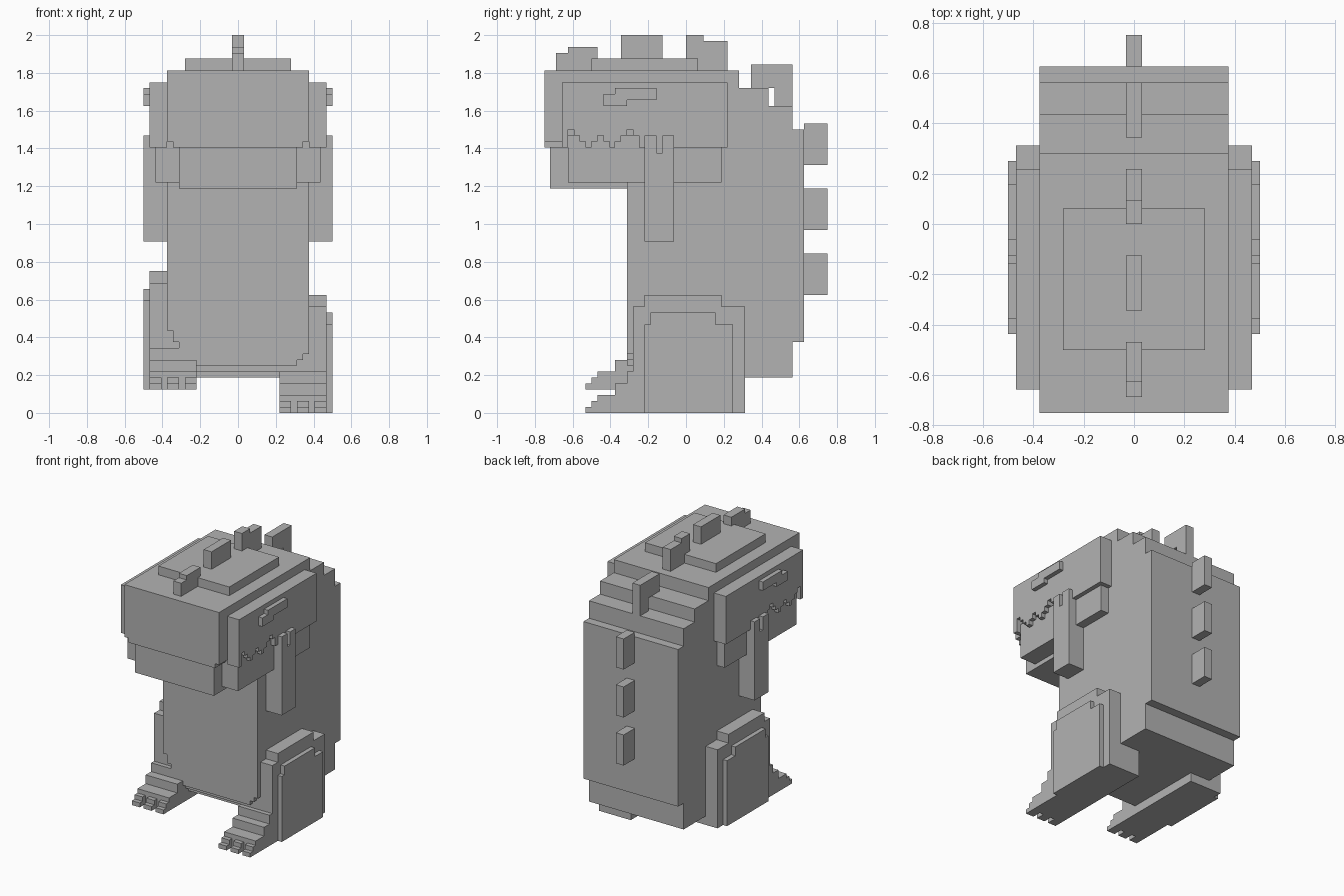
import bpy
import bmesh
from mathutils import Vector

U = 1 / 32  # one block of the model

cube = bpy.data.objects.get("Cube")
if cube:
    bpy.data.objects.remove(cube, do_unlink=True)

grey = bpy.data.materials.new("stone_grey")
grey.use_nodes = True
tone = (0.45, 0.45, 0.45, 1)
grey.diffuse_color = tone
grey.node_tree.nodes["Principled BSDF"].inputs["Base Color"].default_value = tone


def finish(name, bm):
    bmesh.ops.recalc_face_normals(bm, faces=bm.faces)
    mesh = bpy.data.meshes.new(name)
    bm.to_mesh(mesh)
    bm.free()
    mesh.materials.append(grey)
    obj = bpy.data.objects.new(name, mesh)
    bpy.context.collection.objects.link(obj)


def boxes(name, parts, side=1, lift=0):
    """Blocks as (x range, y range, z range); side -1 mirrors, lift raises."""
    bm = bmesh.new()
    for xs, ys, zs in parts:
        new = bmesh.ops.create_cube(bm, size=1)["verts"]
        for v in new:
            pick = [r[int(c > 0)] for r, c in zip((xs, ys, zs), v.co)]
            v.co = Vector((side * pick[0], pick[1], pick[2] + lift)) * U
    finish(name, bm)


def prism(name, outline, axis, a, b):
    """Extrude an outline along x (outline is y, z) or y (outline is x, z)."""
    bm = bmesh.new()
    place = lambda p, d: (d, *p) if axis == "x" else (p[0], d, p[1])
    face = bm.faces.new([bm.verts.new(Vector(place(p, a)) * U) for p in outline])
    new = bmesh.ops.extrude_face_region(bm, geom=[face])["geom"]
    offset = Vector(place((0, 0), b - a)) * U
    bmesh.ops.translate(bm, vec=offset, verts=[v for v in new if isinstance(v, bmesh.types.BMVert)])
    finish(name, bm)


# Body with stepped back and belly
prism("body", [(-8, 6), (18, 6), (18, 12), (20, 12), (20, 48), (18, 48), (18, 52),
               (14, 52), (14, 55), (9, 55), (9, 58), (-9, 58), (-9, 7), (-8, 7)], "x", -12, 12)
prism("belly", [(-7, 8), (10, 8), (10, 9), (11, 9), (11, 10), (12, 10), (12, 46), (-12, 46),
                (-12, 14), (-11, 14), (-11, 12), (-10, 12), (-10, 11), (-9, 11),
                (-9, 10), (-8, 10), (-8, 9), (-7, 9)], "y", -10, -9)

# Head and jaw
boxes("head", [((-12, 12), (-24, -9), (46, 58)), ((-11, 11), (-24, -9), (45, 46))])
boxes("head_plate", [((-9, 9), (-16, 2), (58, 60))])
boxes("jaw", [((-10, 10), (-23, -10), (38, 45))])

# Spikes on the head and back
spikes = [
    [(-22, -20, 58, 61), (-20, -15, 58, 62)],
    [(-11, -4, 60, 64)],
    [(0, 3, 58, 64), (3, 7, 58, 63)],
    [(11, 15, 55, 59), (15, 18, 52, 59)],
    [(20, 24, 42, 49)],
    [(20, 24, 31, 38)],
    [(20, 24, 20, 27)],
]
for i, spike in enumerate(spikes):
    boxes(f"spike_{i + 1}", [((-1, 1), (a, b), (c, d)) for a, b, c, d in spike])

# Lower edge of the cheek, one height per block
teeth = [0, 3, 2, 1, 0, 1, 2, 1, 0, 1, 2, 3, 2, 0]
edge = []
for i, t in enumerate(teeth):
    for p in ((i - 21, 45 + t), (i - 20, 45 + t)):
        if not edge or edge[-1] != p:
            edge.append(p)
cheek = edge + [(7, 45), (7, 56), (-21, 56)]

for label, side, lift in (("left", 1, 0), ("right", -1, 4)):
    prism(f"{label}_cheek", cheek, "x", side * 12, side * 15)
    boxes(f"{label}_jaw_side", [((10, 14), (-20, 6), (39, 47))], side)
    boxes(f"{label}_eye", [((15, 16), (-14, -10), (52, 54)),
                           ((15, 16), (-12, -5), (53, 55))], side)

    # Arm with a grooved top
    boxes(f"{label}_arm", [((12, 15), (-7, -2), (29, 47)), ((15, 16), (-7, -2), (29, 44)),
                           ((15, 16), (-7, -5), (44, 47)), ((15, 16), (-4, -2), (44, 47))], side)

    # Leg and thigh plate; the right leg is lifted
    boxes(f"{label}_leg", [((7, 15), (-9, 10), (0, 18)), ((7, 15), (-7, 6), (18, 20))], side, lift)
    boxes(f"{label}_thigh", [((15, 16), (-7, 8), (0, 15)), ((15, 16), (-6, 5), (15, 17))], side, lift)

    # Stepped foot with three toes
    boxes(f"{label}_foot", [((7, 15), (-15, -9), (0, 3)), ((7, 15), (-12, -9), (3, 5)),
                            ((7, 15), (-10, -9), (5, 7))], side, lift)
    for n, x in enumerate((7, 10, 13)):
        boxes(f"{label}_toe_{n + 1}", [((x, x + 2), (-17, -15), (0, 1)),
                                       ((x, x + 2), (-16, -15), (1, 2))], side, lift)
